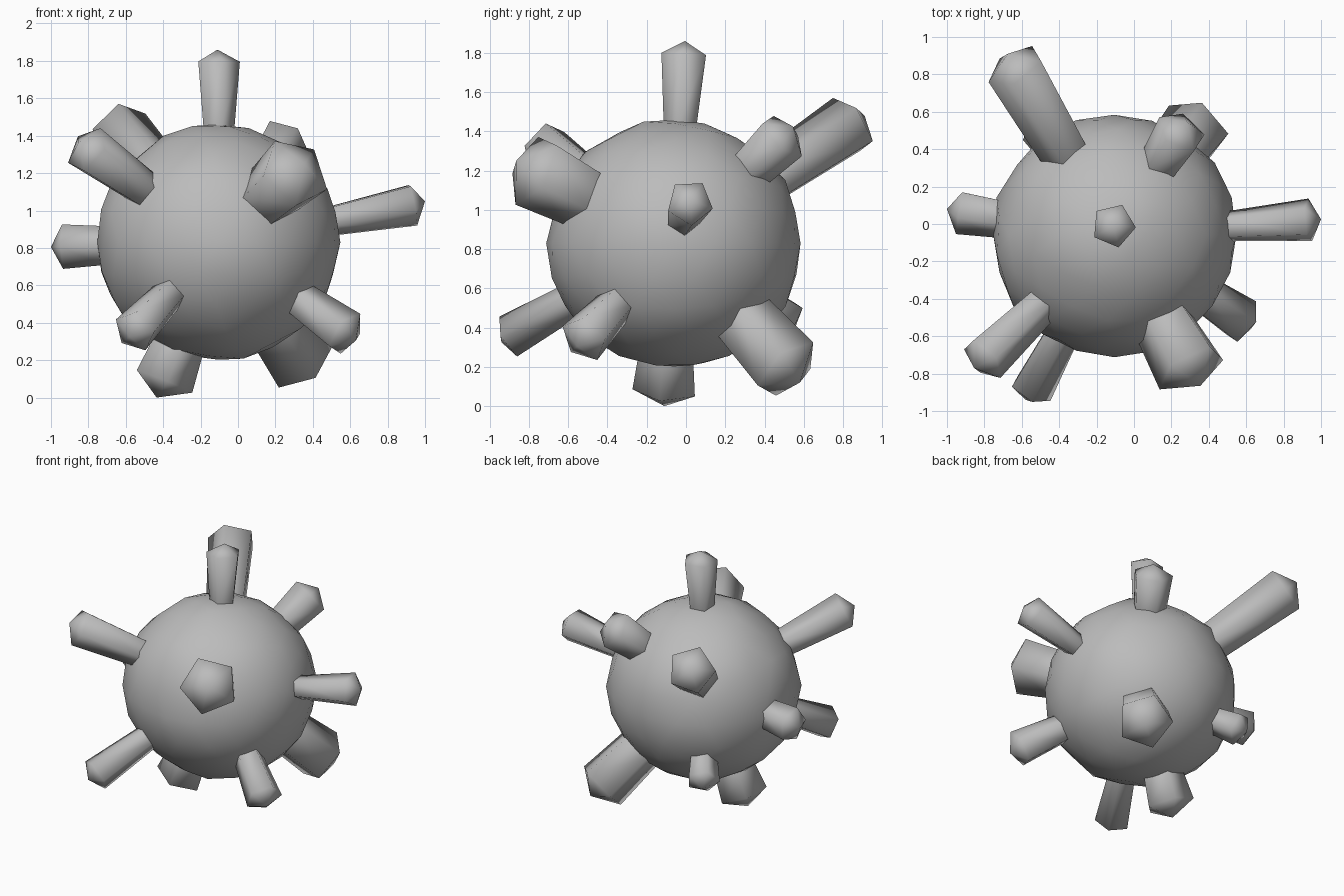
import bpy, bmesh, math, random
from mathutils import Vector

if "Cube" in bpy.data.objects:
    bpy.data.objects.remove(bpy.data.objects["Cube"])

random.seed(4)
CENTRE = Vector((-0.105, -0.06, 0.83))
RADIUS = 0.655

grey = bpy.data.materials.new("stone_grey")
grey.diffuse_color = (0.5, 0.5, 0.5, 1)
grey.use_nodes = True
grey.node_tree.nodes["Principled BSDF"].inputs["Base Color"].default_value = grey.diffuse_color


def add_object(name, bm):
    bmesh.ops.recalc_face_normals(bm, faces=bm.faces)
    for f in bm.faces:
        f.smooth = True
    mesh = bpy.data.meshes.new(name)
    bm.to_mesh(mesh)
    bm.free()
    mesh.materials.append(grey)
    obj = bpy.data.objects.new(name, mesh)
    bpy.context.collection.objects.link(obj)
    return obj


def add_spike(name, apex, r_end, r_base, roll=0.0):
    """Five-sided post that widens outward from the body and ends in a low point."""
    apex = Vector(apex)
    axis = apex - CENTRE
    length = axis.length
    axis.normalize()
    rot = axis.to_track_quat('Z', 'Y')
    rim_at = length - 0.55 * r_end
    bm = bmesh.new()
    rings = []
    for dist, r in ((0.57, r_base * 0.98), (0.62, r_base), (rim_at, r_end)):
        ring = []
        for i in range(5):
            a = math.radians(roll) + i * math.tau / 5
            p = Vector((r * math.cos(a), r * math.sin(a), dist))
            ring.append(bm.verts.new(CENTRE + rot @ p))
        rings.append(ring)
    tip = bm.verts.new(apex)
    for i in range(5):
        j = (i + 1) % 5
        for lo, hi in zip(rings, rings[1:]):
            bm.faces.new((lo[i], lo[j], hi[j], hi[i]))
        bm.faces.new((rings[-1][i], rings[-1][j], tip))
    bm.faces.new(rings[0][::-1])
    return add_object(name, bm)


# Slightly lumpy round body
bm = bmesh.new()
bmesh.ops.create_icosphere(bm, subdivisions=3, radius=RADIUS)
for v in bm.verts:
    v.co *= random.uniform(0.975, 1.008)
    v.co.x *= 1.005
    v.co.z *= 0.975
    v.co += CENTRE
add_object("body", bm)

# Spikes: name, apex, end radius, base radius, roll in degrees
spikes = [
    ("top_spike", (-0.11, -0.005, 1.86), 0.12, 0.09, 26),
    ("back_left_upper_spike", (-0.675, 0.91, 1.48), 0.165, 0.14, 0),
    ("front_left_upper_spike", (-0.855, -0.77, 1.36), 0.135, 0.105, 0),
    ("front_right_upper_spike", (0.355, -0.865, 1.25), 0.20, 0.175, 42),
    ("back_right_upper_spike", (0.285, 0.545, 1.425), 0.14, 0.12, 0),
    ("back_right_lower_spike", (0.385, 0.58, 0.12), 0.19, 0.17, 0),
    ("right_spike", (1.00, 0.025, 1.05), 0.12, 0.085, -15),
    ("left_spike", (-1.00, 0.08, 0.805), 0.125, 0.11, 0),
    ("front_left_lower_spike", (-0.58, -0.94, 0.325), 0.12, 0.095, 0),
    ("front_right_lower_spike", (0.63, -0.555, 0.305), 0.13, 0.105, 0),
    ("bottom_spike", (-0.435, -0.11, 0.0), 0.17, 0.15, 0),
    ("back_left_lower_spike", (-0.53, 0.56, 0.41), 0.115, 0.10, 0),
]
for spike in spikes:
    add_spike(*spike)
